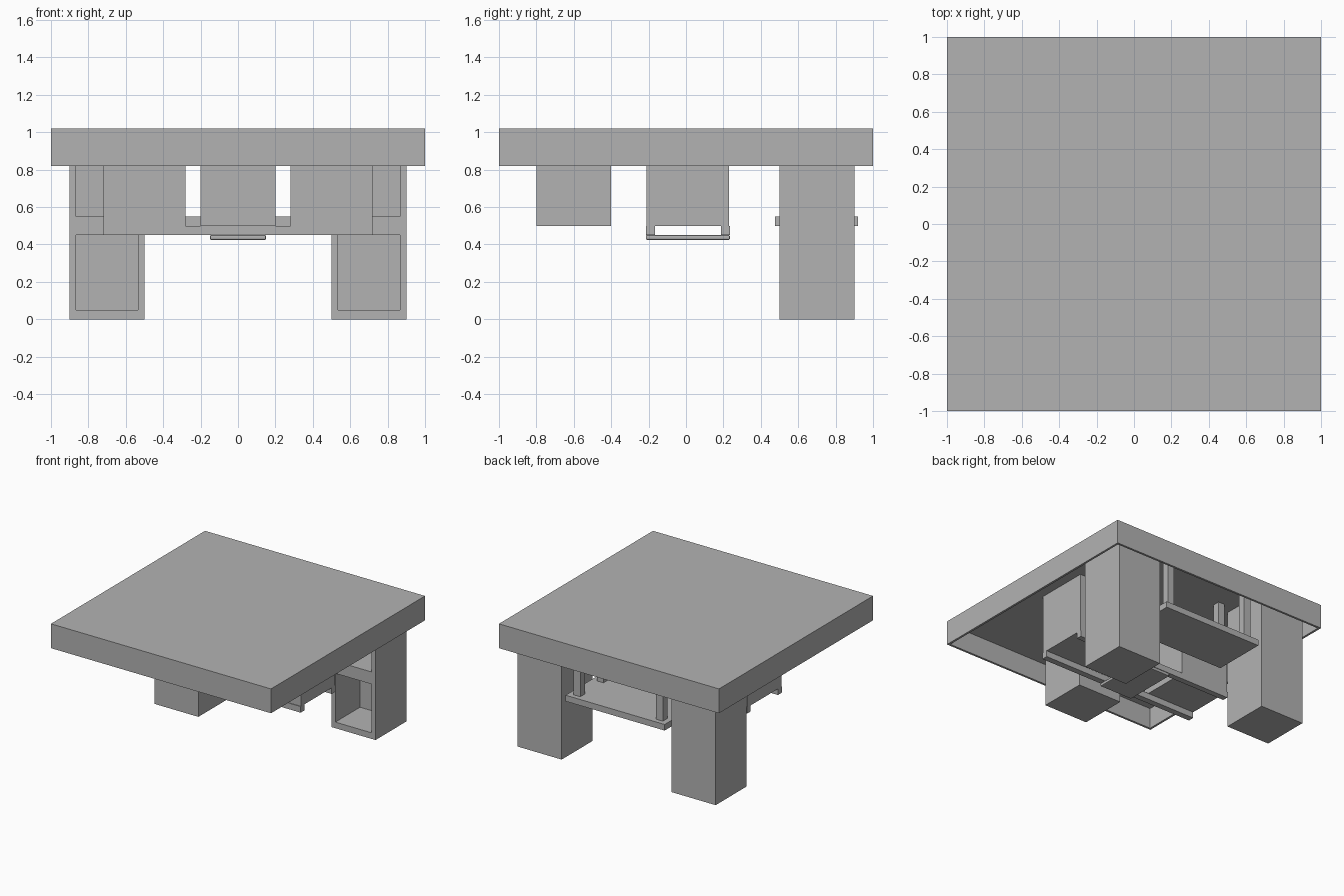
import bpy
import bmesh
from mathutils import Vector

old = bpy.data.objects.get("Cube")
if old:
    bpy.data.objects.remove(old, do_unlink=True)

grey = bpy.data.materials.new("plain_grey")
grey.use_nodes = True
grey.diffuse_color = (0.45, 0.45, 0.45, 1)
grey.node_tree.nodes["Principled BSDF"].inputs["Base Color"].default_value = grey.diffuse_color

TOP, RIM, CEILING = 1.02, 0.82, 0.99
WALL = 0.035


def box_mesh(x, y, z):
    """Box from three (low, high) ranges."""
    bm = bmesh.new()
    bmesh.ops.create_cube(bm, size=1)
    for v in bm.verts:
        v.co = [r[0] if c < 0 else r[1] for c, r in zip(v.co, (x, y, z))]
    return bm


def finish(bm, name):
    bmesh.ops.recalc_face_normals(bm, faces=bm.faces[:])
    mesh = bpy.data.meshes.new(name)
    bm.to_mesh(mesh)
    bm.free()
    mesh.materials.append(grey)
    obj = bpy.data.objects.new(name, mesh)
    bpy.context.collection.objects.link(obj)
    return obj


def box(name, x, y, z):
    return finish(box_mesh(x, y, z), name)


def sink(bm, face, offset):
    """Push one face inwards with straight walls."""
    res = bmesh.ops.extrude_discrete_faces(bm, faces=[face])
    bmesh.ops.translate(bm, verts=res["faces"][0].verts[:], vec=offset)


def mirrored(side, low, high):
    return tuple(sorted((side * low, side * high)))


# Thick-looking top, hollow underneath
bm = box_mesh((-1, 1), (-1, 1), (RIM, TOP))
bm.normal_update()
under = min(bm.faces, key=lambda f: f.calc_center_median().z)
bmesh.ops.inset_region(bm, faces=[under], thickness=0.025)
sink(bm, under, Vector((0, 0, CEILING - RIM)))
finish(bm, "table_top")

# Seat-like block at the front
box("front_block", (-0.2, 0.2), (-0.8, -0.4), (0.5, CEILING))


def cubby_leg(side, name):
    """Back leg with two compartments open to the front."""
    x = mirrored(side, 0.5, 0.9)
    bm = box_mesh(x, (0.5, 0.9), (0, CEILING))
    shelves = ((0.05, 0.45), (0.55, 0.95))
    cuts = [((c, 0, 0), (1, 0, 0)) for c in (x[0] + WALL, x[1] - WALL)]
    cuts += [((0, 0, c), (0, 0, 1)) for pair in shelves for c in pair]
    for co, no in cuts:
        bmesh.ops.bisect_plane(bm, geom=bm.verts[:] + bm.edges[:] + bm.faces[:],
                               plane_co=co, plane_no=no)
    bm.normal_update()
    openings = []
    for f in bm.faces:
        c = f.calc_center_median()
        if (f.normal.y < -0.9 and x[0] + WALL < c.x < x[1] - WALL
                and any(lo < c.z < hi for lo, hi in shelves)):
            openings.append(f)
    for f in openings:
        sink(bm, f, Vector((0, 0.32, 0)))
    finish(bm, name)


for side, label in ((1, "left"), (-1, "right")):
    cubby_leg(side, label + "_cubby_leg")
    # Hanging side cabinets
    box(label + "_cabinet", mirrored(side, 0.28, 0.72), (-0.21, 0.23), (0.5, CEILING))
    # Posts holding the back shelf
    for y, where in ((0.55, "front"), (0.85, "back")):
        box(f"{label}_{where}_shelf_post", mirrored(side, 0.345, 0.405),
            (y - 0.03, y + 0.03), (0.55, CEILING))

# Rails under the cabinets and the plate joining them
for name, y in (("front_rail", (-0.215, -0.165)), ("back_rail", (0.188, 0.235))):
    box(name, (-0.72, 0.72), y, (0.45, 0.5))
plate = box("rail_plate", (-0.15, 0.15), (-0.215, 0.235), (0.425, 0.45))
bevel = plate.modifiers.new("soft_edge", "BEVEL")
bevel.width = 0.006
bevel.segments = 2

# Shelf between the legs
box("back_shelf", (-0.45, 0.45), (0.475, 0.92), (0.5, 0.55))
